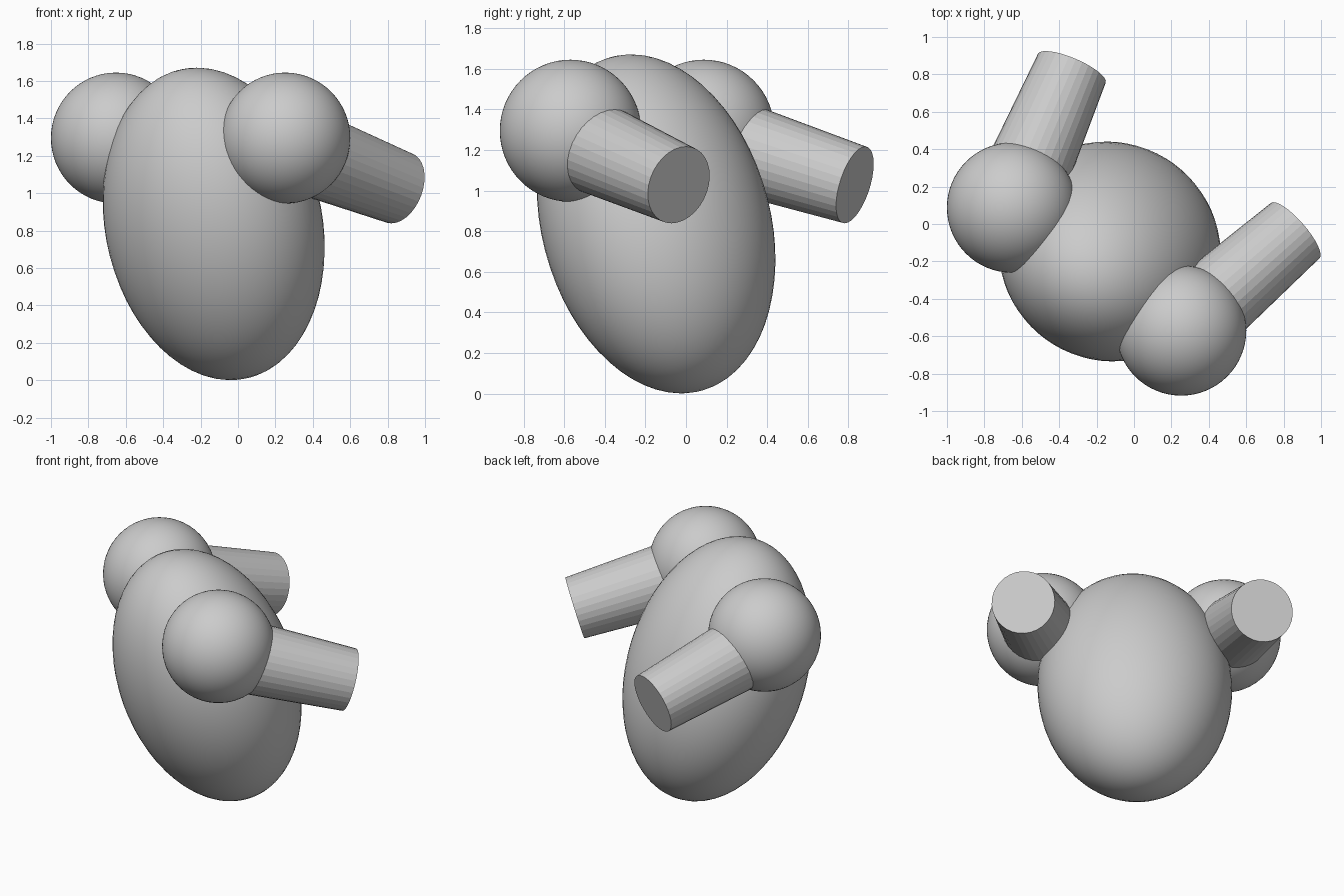
import bpy
from math import radians
from mathutils import Matrix, Vector

if "Cube" in bpy.data.objects:
    bpy.data.objects.remove(bpy.data.objects["Cube"])

# The whole figure is symmetric about a plane turned 36 degrees around z
TURN = radians(-36)
MID = Vector((-0.2, -0.241, 0))          # midpoint between the shoulders
frame = Matrix.Translation(MID) @ Matrix.Rotation(TURN, 4, 'Z')


def ellipsoid(name, centre, radii, rotation=(0, 0, 0)):
    bpy.ops.mesh.primitive_uv_sphere_add(segments=64, ring_count=32, radius=1,
                                         location=centre, rotation=rotation)
    ob = bpy.context.object
    ob.name = name
    ob.scale = radii
    bpy.ops.object.shade_smooth()
    return ob


def tapered_rod(name, start, end, r_start, r_end):
    axis = end - start
    bpy.ops.mesh.primitive_cone_add(vertices=32, radius1=r_start, radius2=r_end,
                                    depth=axis.length, location=(start + end) / 2,
                                    rotation=axis.to_track_quat('Z', 'Y').to_euler())
    bpy.context.object.name = name


# Leaning egg-shaped body
ellipsoid("body", (-0.13, -0.147, 0.836), (0.6, 0.545, 0.859),
          (radians(17.7), 0, TURN))

# Shoulder balls and tapered arms on both sides
for side, label in ((-1, "left"), (1, "right")):
    shoulder = frame @ Vector((side * 0.559, 0, 1.295))
    arm_start = frame @ Vector((side * 0.559, 0, 1.265))
    arm_end = frame @ Vector((side * 0.738, 0.79, 1.028))
    ellipsoid(label + "_shoulder", shoulder, (0.348, 0.348, 0.35))
    tapered_rod(label + "_arm", arm_start, arm_end, 0.235, 0.197)
